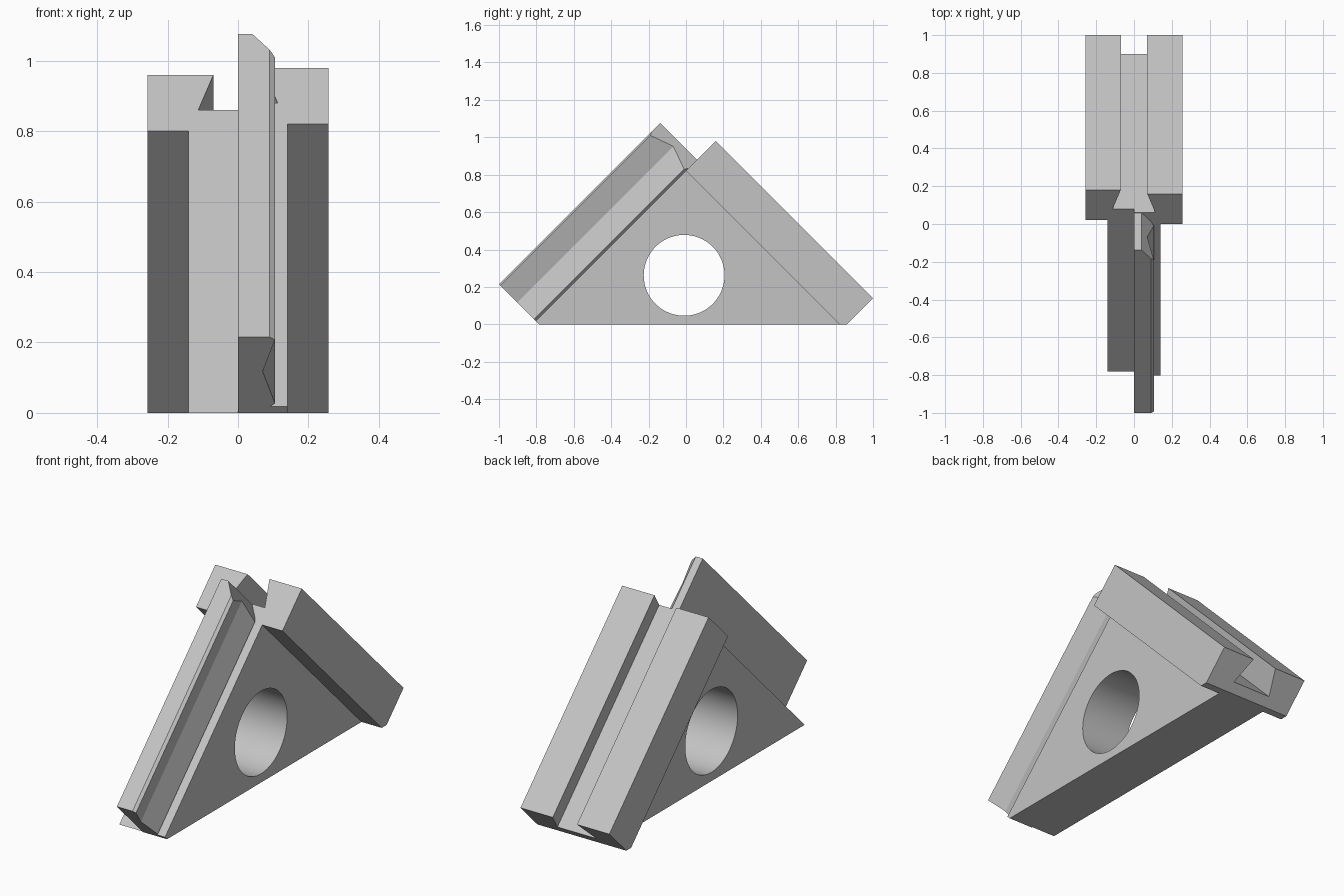
import bpy
import bmesh
from mathutils import Vector

if "Cube" in bpy.data.objects:
    bpy.data.objects.remove(bpy.data.objects["Cube"])

grey = bpy.data.materials.new("light grey")
grey.use_nodes = True
GREY = (0.55, 0.55, 0.55, 1)
grey.diffuse_color = GREY
grey.node_tree.nodes["Principled BSDF"].inputs["Base Color"].default_value = GREY


def slanted(x, n, s):
    """Slanted frame: n = z - y rises to the front, s = z + y rises to the back."""
    return Vector((x, (s - n) / 2, (s + n) / 2))


def prism(name, start, end, cuts=()):
    """Join two matching outlines, then trim by planes (point, outward normal)."""
    bm = bmesh.new()
    a = [bm.verts.new(p) for p in start]
    b = [bm.verts.new(p) for p in end]
    bm.faces.new(a)
    bm.faces.new(b[::-1])
    for i in range(len(a)):
        j = (i + 1) % len(a)
        bm.faces.new((a[i], b[i], b[j], a[j]))
    for point, normal in cuts:
        geom = bm.verts[:] + bm.edges[:] + bm.faces[:]
        bmesh.ops.bisect_plane(bm, geom=geom, plane_co=point, plane_no=normal,
                               clear_outer=True)
        rim = [e for e in bm.edges if e.is_boundary]
        if rim:
            bmesh.ops.holes_fill(bm, edges=rim, sides=0)
    bmesh.ops.recalc_face_normals(bm, faces=bm.faces[:])
    mesh = bpy.data.meshes.new(name)
    bm.to_mesh(mesh)
    bm.free()
    mesh.materials.append(grey)
    obj = bpy.data.objects.new(name, mesh)
    bpy.context.collection.objects.link(obj)
    return obj


def carve(obj, cutter):
    """Subtract the cutter and delete it."""
    mod = obj.modifiers.new("cut", "BOOLEAN")
    mod.operation = "DIFFERENCE"
    mod.solver = "EXACT"
    mod.object = cutter
    bpy.context.view_layer.objects.active = obj
    bpy.ops.object.modifier_apply(modifier=mod.name)
    bpy.data.objects.remove(cutter)


ground = (Vector((0, 0, 0)), Vector((0, 0, -1)))

# Triangular body with a round hole
triangle = [(-0.78, 0), (0.82, 0), (0.02, 0.80)]
body = prism("triangular_body", [Vector((-0.14, y, z)) for y, z in triangle],
             [Vector((0.14, y, z)) for y, z in triangle])
bpy.ops.mesh.primitive_cylinder_add(vertices=96, radius=0.216, depth=1,
                                    location=(-0.01, -0.01, 0.262),
                                    rotation=(0, 1.570796, 0))
hole = bpy.context.object
hole.hide_render = True
carve(body, hole)

# Thin seat plate on the left half of the front slope
seat = [(0, 0.78), (0.14, 0.78), (0.14, 0.82), (0, 0.82)]
prism("seat_plate", [slanted(x, n, -0.785) for x, n in seat],
      [slanted(x, n, 0.82) for x, n in seat], [ground])

# Half dovetail tongue with a V groove and a slanted lead-in at the top
tongue = [(0, 0.78), (0.09, 0.78), (0.09, 0.82), (0.105, 0.84), (0.07, 1.02),
          (0.105, 1.20), (0.09, 1.215), (0, 1.215)]
lead_in = (slanted(0.105, 0, 0.82), Vector((1.83, 1, 1)))
prism("front_tongue", [slanted(x, n, -0.785) for x, n in tongue],
      [slanted(x, n, 0.938) for x, n in tongue], [ground, lead_in])

# Back rail with a dovetail groove, slightly shorter on its right half
rail = [(-0.257, 0.82), (0.257, 0.82), (0.257, 1.14), (0.07, 1.14),
        (0.113, 0.94), (-0.113, 0.94), (-0.07, 1.14), (-0.257, 1.14)]
back_rail = prism("back_rail", [slanted(x, -0.86, s) for x, s in rail],
                  [slanted(x, 0.82, s) for x, s in rail], [ground])
step = [(-0.4, 0.78), (0, 0.78), (0, 0.9), (-0.4, 0.9)]
step_cutter = prism("step_cutter", [slanted(x, n, 0.7) for x, n in step],
                    [slanted(x, n, 1.3) for x, n in step])
step_cutter.hide_render = True
carve(back_rail, step_cutter)

# Smooth the hole wall, keep every other edge sharp
bpy.ops.object.select_all(action="DESELECT")
body.select_set(True)
bpy.context.view_layer.objects.active = body
bpy.ops.object.shade_smooth_by_angle(angle=0.4)
